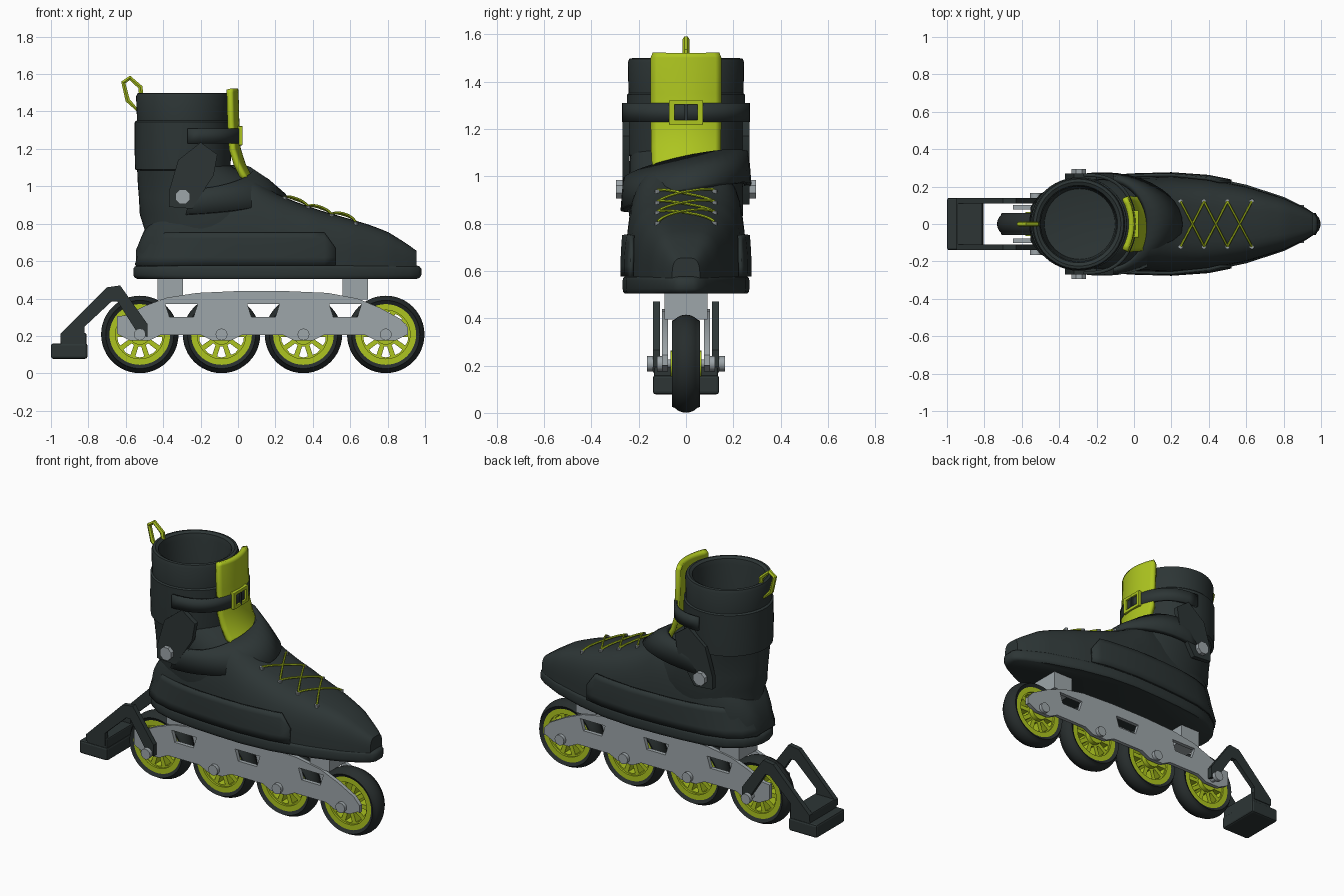
import bpy, bmesh, math
from mathutils import Vector
from math import sin, cos, pi, radians

if "Cube" in bpy.data.objects:
    bpy.data.objects.remove(bpy.data.objects["Cube"])


def material(name, rgb):
    m = bpy.data.materials.new(name)
    m.diffuse_color = (*rgb, 1)
    m.use_nodes = True
    m.node_tree.nodes["Principled BSDF"].inputs["Base Color"].default_value = m.diffuse_color
    return m


DARK = material("charcoal", (.026, .036, .036))
TIRE = material("tire_black", (.02, .026, .026))
GREEN = material("lime", (.42, .56, .014))
GREY = material("aluminium", (.34, .38, .40))


def add(name, verts, faces, mat, smooth=35, thick=0, bevel=0):
    me = bpy.data.meshes.new(name)
    me.from_pydata(verts, [], faces)
    bm = bmesh.new()
    bm.from_mesh(me)
    bmesh.ops.remove_doubles(bm, verts=bm.verts, dist=1e-5)
    bmesh.ops.recalc_face_normals(bm, faces=bm.faces)
    bm.to_mesh(me)
    bm.free()
    me.materials.append(mat)
    ob = bpy.data.objects.new(name, me)
    bpy.context.collection.objects.link(ob)
    if thick:
        s = ob.modifiers.new("thickness", 'SOLIDIFY')
        s.thickness, s.offset = thick, 0
    if bevel:
        b = ob.modifiers.new("bevel", 'BEVEL')
        b.width, b.segments = bevel, 2
    if smooth:
        bpy.context.view_layer.objects.active = ob
        ob.select_set(True)
        bpy.ops.object.shade_smooth_by_angle(angle=radians(smooth))
        ob.select_set(False)
    return ob


def loft(name, rings, mat, closed=True, caps=True, **kw):
    n = len(rings[0])
    verts = [p for r in rings for p in r]
    faces = [(i*n+j, i*n+(j+1) % n, (i+1)*n+(j+1) % n, (i+1)*n+j)
             for i in range(len(rings)-1) for j in range(n if closed else n-1)]
    if closed and caps:
        faces += [tuple(range(n)), tuple(range(len(verts)-n, len(verts)))]
    return add(name, verts, faces, mat, **kw)


def box(name, x, y, z, mat, bevel=.008):
    return loft(name, [[(x[0], y[0], h), (x[1], y[0], h), (x[1], y[1], h), (x[0], y[1], h)] for h in z],
                mat, smooth=0, bevel=bevel)


def curve_mesh(name, cu, mat, loc=(0, 0, 0), rot=(0, 0, 0), smooth=35):
    tmp = bpy.data.objects.new(name + "_curve", cu)
    bpy.context.collection.objects.link(tmp)
    bpy.context.view_layer.update()
    me = bpy.data.meshes.new_from_object(tmp.evaluated_get(bpy.context.evaluated_depsgraph_get()))
    bpy.data.objects.remove(tmp)
    me.materials.clear()
    me.materials.append(mat)
    ob = bpy.data.objects.new(name, me)
    bpy.context.collection.objects.link(ob)
    ob.location, ob.rotation_euler = loc, rot
    bpy.context.view_layer.objects.active = ob
    ob.select_set(True)
    bpy.ops.object.shade_smooth_by_angle(angle=radians(smooth))
    ob.select_set(False)
    return ob


def spline(cu, pts, cyclic=True):
    s = cu.splines.new('POLY')
    s.points.add(len(pts)-1)
    for p, q in zip(s.points, pts):
        p.co = (*q, 1) if len(q) == 3 else (*q, 0, 1)
    s.use_cyclic_u = cyclic


def plate(name, outlines, y, thick, mat, offset=(0, 0)):
    """Flat side plate in the xz plane; outlines after the first are holes."""
    cu = bpy.data.curves.new(name, 'CURVE')
    cu.dimensions, cu.fill_mode, cu.extrude = '2D', 'BOTH', thick/2
    for o in outlines:
        spline(cu, o)
    return curve_mesh(name, cu, mat, (offset[0], y, offset[1]), (pi/2, 0, 0))


def tube(name, pts, r, mat, cyclic=False):
    cu = bpy.data.curves.new(name, 'CURVE')
    cu.dimensions, cu.bevel_depth, cu.bevel_resolution = '3D', r, 1
    cu.use_fill_caps = True
    spline(cu, pts, cyclic)
    return curve_mesh(name, cu, mat)


def circle(r, n, a0=0):
    return [(r*cos(a0+2*pi*i/n), r*sin(a0+2*pi*i/n)) for i in range(n)]


def table(t, x):
    for a, b in zip(t, t[1:]):
        if x <= b[0]:
            f = max(0, (x-a[0])/(b[0]-a[0]))
            return a[1]+f*(b[1]-a[1])
    return t[-1][1]


# Wheels: lathed tire, spoked rim, axle bolt
AXLES = [-.525, -.088, .35, .79]
TZ = .208
for k, cx in enumerate(AXLES):
    prof = [(.158, -.045), (.17, -.052), (.182, -.06)]
    prof += [(.15+.057*cos(a), .062*sin(a)) for a in [radians(d) for d in range(-50, 51, 10)]]
    prof += [(.182, .06), (.17, .052), (.158, .045), (.158, -.045)]
    rings = [[(cx+r*cos(a), y, TZ+r*sin(a)) for r, y in prof] for a in [2*pi*i/48 for i in range(49)]]
    loft("tire", rings, TIRE, closed=False, smooth=50)
    holes = []
    for i in range(10):
        a = 2*pi*i/10 + pi/2
        holes.append([(r*cos(a+d), r*sin(a+d)) for r, d in
                      ((.065, -.12), (.12, -.20), (.123, 0), (.12, .20), (.065, .12))])
    plate("wheel_rim", [circle(.163, 48)] + holes, 0, .07, GREEN, (cx, TZ))
    plate("rim_edge", [circle(.165, 48), circle(.13, 48)], 0, .095, GREEN, (cx, TZ))
    plate("wheel_hub", [circle(.055, 24)], 0, .13, GREEN, (cx, TZ))
    plate("axle", [circle(.018, 16)], 0, .32 if k == 0 else .23, GREY, (cx, TZ))
    for s in (-1, 1):
        plate("axle_bolt", [circle(.032, 12)], s*(.152 if k == 0 else .11), .025, GREY, (cx, TZ))

# Frame side plates with windows and scalloped lower edge
top = [(.91, .20), (.91, .245), (.87, .29), (.76, .35), (.64, .40), (.48, .43), (.25, .44), (0, .44),
       (-.22, .43), (-.38, .405), (-.5, .36), (-.6, .31), (-.648, .305), (-.648, .215)]
low = [(cx+d, z) for cx in AXLES for d, z in ((-.11, .205), (-.05, .175), (.05, .175), (.11, .205))]
wins = [[(x, .37), (x+.172, .37), (x+.15, .30), (x+.022, .30)] for x in (-.388, .05, .488)]
for s in (-1, 1):
    plate("frame_plate", [top + low] + wins, s*.089, .024, GREY)
for x in (-.43, .56):
    box("frame_mount", (x, x+.135), (-.09, .09), (.395, .52), GREY, 0)

# Heel brake
arm = [(-.485, .195), (-.485, .265), (-.63, .47), (-.70, .46), (-.95, .21), (-.95, .17),
       (-.82, .17), (-.82, .25), (-.675, .385), (-.645, .385), (-.53, .205)]
for s in (-1, 1):
    plate("brake_arm", [arm], s*.125, .03, DARK)
box("brake_holder", (-.95, -.81), (-.135, .135), (.15, .215), DARK)
box("brake_pad", (-1, -.805), (-.14, .14), (.078, .16), DARK, .012)

# Sole
WID = [(-.56, .03), (-.545, .08), (-.5, .145), (-.42, .2), (-.3, .235), (-.15, .252), (0, .262), (.2, .268),
       (.4, .253), (.6, .21), (.8, .145), (.92, .085), (.965, .055), (.98, .03)]
xs = [x for x, w in WID]


def sole_ring(z, inset):
    f = 1-inset
    half = [(.2+(x-.2)*f, w*f) for x, w in WID]
    return [(x, w, z) for x, w in half] + [(x, -w, z) for x, w in reversed(half)]


loft("sole", [sole_ring(z, i) for z, i in ((.505, .03), (.512, .01), (.525, 0), (.56, 0), (.572, .012), (.578, .04))],
     DARK, smooth=40)

# Foot shell: domed sections along the length
TOP = [(-.545, .66), (-.5, .77), (-.4, .9), (-.25, 1.02), (-.05, 1.06), (.08, 1.04), (.2, .965), (.3, .92),
       (.45, .868), (.6, .825), (.7, .795), (.8, .757), (.9, .695), (.955, .655)]


def foot_w(x):
    return table(WID, x)*.955


def foot_z(x, y):
    c = min(1, abs(y)/foot_w(x))**2
    return .57 + (table(TOP, x)-.57)*(1-c*c)**.35


def foot_y(x, z):
    s = min(1, max(0, (z-.57)/(table(TOP, x)-.57)))**(1/.7)
    return foot_w(x)*max(0, 1-s*s)**.25


sections = []
for i in range(41):
    x = -.545 + 1.5*i/40
    w, h = foot_w(x), table(TOP, x)-.57
    sections.append([(x, math.copysign(abs(cos(t))**.5*w, cos(t)), .57+h*max(0, sin(t))**.7)
                     for t in [pi*j/20 for j in range(21)]])
loft("foot_shell", sections, DARK, smooth=45)

# Heel and side guard wrapped round the back
path = [(.52, 1), (.46, 1), (.4, 1), (.2, 1), (0, 1), (-.15, 1), (-.3, 1), (-.42, 1), (-.5, 1), (-.545, 1)]
path += [(x, -1) for x, s in reversed(path)]
rows = []
for z0 in (.577, .62, .67, .72, .752):
    row = []
    for x, s in path:
        z = min(z0, .67) if x > .5 else z0
        w = foot_y(x, z) if x > -.2 else foot_w(x)*(1-.3*max(0, z-.577))
        back = min(1, max(0, (-.2-x)/.25))
        row.append((x + back*.055*(z0-.577)/.175, s*(w+.013), z))
    rows.append(row)
loft("side_guard", rows, DARK, closed=False, thick=.016, smooth=40)


# Ankle and cuff: stacked oval rings
def oval(z, xb, xf, w, n=48):
    c, r = (xb+xf)/2, (xf-xb)/2
    return [(c+r*cos(2*pi*i/n), w*sin(2*pi*i/n), z) for i in range(n)]


loft("ankle", [oval(*r) for r in ((.70, -.515, .2, .22), (.77, -.50, .22, .232), (.85, -.525, .23, .242),
     (.94, -.53, .2, .242), (1.0, -.535, .14, .24), (1.06, -.538, .05, .238), (1.11, -.54, -.04, .236))],
     DARK, caps=False, smooth=50)
loft("cuff", [oval(*r) for r in ((1.085, -.535, -.055, .235), (1.09, -.55, -.04, .246), (1.2, -.553, -.037, .25),
     (1.345, -.552, -.038, .25), (1.352, -.54, -.05, .243), (1.48, -.545, -.048, .246), (1.497, -.538, -.055, .24),
     (1.50, -.522, -.07, .225), (1.49, -.505, -.088, .207), (1.46, -.498, -.095, .2), (1.1, -.48, -.1, .19),
     (.85, -.46, -.12, .17))], DARK, smooth=40)

# Slanted instep strap
band = []
for f in (0, .5, 1):
    row = []
    for i in range(25):
        a = radians(-105+210*i/24)
        row.append((-.17+(.24+.18*f)*cos(a), (.25+.012*f)*sin(a),
                    1.075-.135*f+.055*sin(a)-.03*(1-cos(a))+.01*sin(pi*f)))
    band.append(row)
loft("instep_strap", band, DARK, closed=False, thick=.03, smooth=40)

# Tongue
rows = []
for z, x, w in ((1.02, .085, .13), (1.06, .055, .14), (1.12, .025, .142), (1.2, .0, .143), (1.35, -.008, .143),
                (1.5, -.012, .143), (1.52, -.014, .135)):
    rows.append([(x-.035*t*t, w*t, z) for t in [j/6 for j in range(-6, 7)]])
loft("tongue", rows, GREEN, closed=False, thick=.03, smooth=50)

# Cuff strap with square buckle
loft("cuff_strap", [[(-.27+.275*max(0, cos(a))**.75, .262*sin(a), z) for a in [radians(-90+7.5*i) for i in range(25)]]
     for z in (1.23, 1.31)], DARK, closed=False, thick=.018, smooth=40)
for s in (-1, 1):
    box("buckle_side", (-.005, .024), (s*.06-.012, s*.06+.012), (1.22, 1.322), GREEN, .003)
    z = 1.271+s*.042
    box("buckle_bar", (-.005, .024), (-.07, .07), (z-.01, z+.01), GREEN, .003)
box("buckle_prong", (.0, .024), (-.007, .007), (1.225, 1.317), DARK, 0)

# Ankle hinge plates with bolts
hinge = [(-.2, 1.235), (-.11, 1.17), (-.13, 1.06), (-.245, .88), (-.37, .89), (-.37, .97), (-.32, 1.14)]
for s in (-1, 1):
    plate("hinge_plate", [hinge], s*.254, .03, DARK)
    plate("hinge_bolt", [circle(.042, 8, pi/8)], s*.275, .04, GREY, (-.295, .945))

# Rear pull loop
tube("pull_loop", [(-.53, 0, 1.40), (-.59, 0, 1.46), (-.613, 0, 1.555), (-.578, 0, 1.58), (-.522, 0, 1.53),
                   (-.515, 0, 1.46)], .014, GREEN, True)

# Criss-cross laces and eyelets
LX = [.25, .375, .5, .63]
for a, b in zip(LX, LX[1:]):
    for s in (-1, 1):
        pts = []
        for i in range(13):
            x, y = a+(b-a)*i/12, s*(.12-.24*i/12)
            pts.append((x, y, foot_z(x, y)+.008+(.012 if s > 0 else .004)*sin(pi*i/12)))
        tube("lace", pts, .006, GREEN)
for x in LX:
    for s in (-1, 1):
        z = foot_z(x, s*.122)
        loft("eyelet", [[(x+u, s*.122+v, h) for u, v in circle(.012, 10)] for h in (z-.01, z+.009)], GREY)
